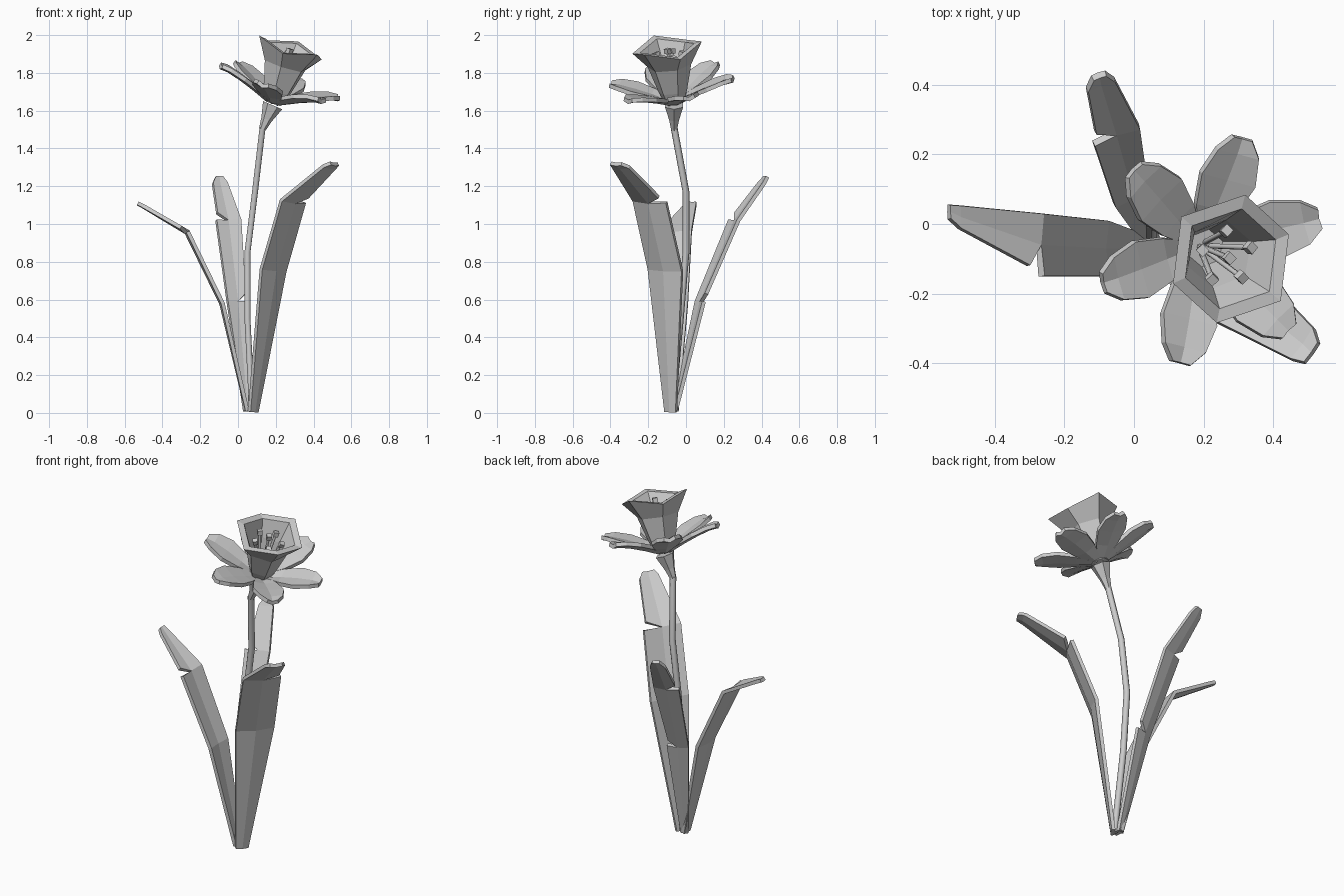
import bpy, math
from mathutils import Vector, Matrix

cube = bpy.data.objects.get("Cube")
if cube:
    bpy.data.objects.remove(cube, do_unlink=True)

grey = bpy.data.materials.new("plain_grey")
grey.use_nodes = True
tint = (0.6, 0.6, 0.6, 1)
grey.diffuse_color = tint
grey.node_tree.nodes["Principled BSDF"].inputs["Base Color"].default_value = tint


def add_object(name, data, matrix=None):
    obj = bpy.data.objects.new(name, data)
    bpy.context.collection.objects.link(obj)
    data.materials.append(grey)
    if matrix:
        obj.matrix_world = matrix
    return obj


def add_mesh(name, verts, faces, matrix=None, thickness=0):
    mesh = bpy.data.meshes.new(name)
    mesh.from_pydata(verts, [], faces)
    obj = add_object(name, mesh, matrix)
    if thickness:
        solid = obj.modifiers.new("thickness", "SOLIDIFY")
        solid.thickness = thickness
        solid.offset = 0
    return obj


def add_tube(name, points, radius, matrix=None):
    curve = bpy.data.curves.new(name, "CURVE")
    curve.dimensions = "3D"
    curve.bevel_depth = radius
    curve.bevel_resolution = 1
    curve.use_fill_caps = True
    spline = curve.splines.new("POLY")
    spline.points.add(len(points) - 1)
    for target, point in zip(spline.points, points):
        target.co = (*point, 1)
    return add_object(name, curve, matrix)


def lathe(name, profile, sides, turn=0, wave=None, matrix=None):
    """Spin (radius, height) pairs; wave lifts every other corner of a ring."""
    verts, faces = [], []
    for i, (r, z) in enumerate(profile):
        for k in range(sides):
            a = turn + math.tau * k / sides
            lift = (wave or {}).get(i, 0) * (1 if k % 2 else -1)
            verts.append((r * math.cos(a), r * math.sin(a), z + lift))
    for i in range(len(profile) - 1):
        for k in range(sides):
            a, b = i * sides + k, i * sides + (k + 1) % sides
            faces.append((a, b, b + sides, a + sides))
    faces.append(tuple(range(sides))[::-1])
    last = (len(profile) - 1) * sides
    faces.append(tuple(range(last, last + sides)))
    return add_mesh(name, verts, faces, matrix)


def leaf(name, across, centres, halves, notches):
    """Creased blade; notches maps a station to the side torn open there."""
    across = Vector(across).normalized()
    centres = [Vector(c) for c in centres]
    verts, faces, lower, upper = [], [], [], []
    for i, (c, h) in enumerate(zip(centres, halves)):
        ahead = (centres[min(i + 1, len(centres) - 1)] - centres[max(i - 1, 0)]).normalized()
        dip = across.cross(ahead) * 0.12 * h
        if dip.z > 0:
            dip = -dip
        n = len(verts)
        verts += [c - across * h, c + dip, c + across * h]
        lower.append([n, n + 1, n + 2])
        upper.append([n, n + 1, n + 2])
        if i in notches:
            side = notches[i]
            step = (centres[i + 1] - c).normalized()
            verts.append(c + across * side * h * 0.8 + step * 0.045)
            upper[-1][1 + side] = n + 3
    for a, b in zip(upper, lower[1:]):
        faces += [(a[0], a[1], b[1], b[0]), (a[1], a[2], b[2], b[1])]
    return add_mesh(name, verts, faces, thickness=0.02)


# Leaves
leaf("right_leaf", (0, 1, 0),
     [(.05, -.07, .01), (-.08, -.07, .58), (-.265, -.06, .96), (-.5, .02, 1.095), (-.53, .035, 1.11)],
     (.03, .08, .09, .033, .02), {2: -1})
leaf("back_leaf", (.94, .34, 0),
     [(.05, -.06, .01), (0, .075, .59), (-.05, .255, 1.02), (-.095, .4, 1.215), (-.1, .425, 1.25)],
     (.02, .06, .07, .042, .02), {1: 1, 2: -1})
leaf("left_leaf", (.58, .81, -.05),
     [(.08, -.08, .005), (.185, -.108, .755), (.29, -.19, 1.12), (.485, -.345, 1.305), (.51, -.37, 1.32)],
     (.035, .109, .107, .055, .035), {2: 1})

# Stem
add_tube("stem", [(.075, -.075, .005), (.05, -.03, .5), (.05, 0, .85),
                  (.09, 0, 1.17), (.13, -.063, 1.51)], 0.018)

# Flower head frame, tilted off vertical
axis = Vector((.31, -.13, 1)).normalized()
spin = Vector((0, 0, 1)).rotation_difference(axis).to_matrix().to_4x4()
head = Matrix.Translation((.19, -.063, 1.65)) @ spin

# Swollen base under the flower
neck = Vector((.06, 0, .14))
neck_turn = Vector((0, 0, 1)).rotation_difference(neck).to_matrix().to_4x4()
lathe("flower_base", [(.018, 0), (.03, .06), (.055, .14)], 6,
      matrix=Matrix.Translation((.128, -.063, 1.5)) @ neck_turn)

# Trumpet with a wavy flared rim and a hollow inside
lathe("trumpet", [(.05, -.01), (.078, .06), (.118, .2), (.19, .3),
                  (.148, .297), (.1, .19), (.055, .05)],
      6, math.radians(20), {3: .02, 4: .015}, head)

# Petals: (distance out, height, half width) along each creased petal
outline = [(.03, -.005, .025), (.12, .035, .065), (.21, .07, .085),
           (.29, .095, .065), (.335, .1, .03)]
for k in range(6):
    verts, faces = [], []
    for d, z, w in outline:
        verts += [(d, -w, z + .012), (d, 0, z), (d, w, z + .012)]
    for i in range(0, 3 * len(outline) - 3, 3):
        faces += [(i, i + 3, i + 4, i + 1), (i + 1, i + 4, i + 5, i + 2)]
    turn = Matrix.Rotation(math.radians(15 + 60 * k), 4, "Z")
    add_mesh(f"petal_{k + 1}", verts, faces, head @ turn, 0.022)

# Stamens: five around one, each with a small square head
for k in range(6):
    a = math.radians(20 + 72 * k)
    reach = 0 if k == 5 else .075
    foot = Vector((.2 * reach * math.cos(a), .2 * reach * math.sin(a), .04))
    top = Vector((reach * math.cos(a), reach * math.sin(a), .28 if k == 5 else .255))
    add_tube(f"filament_{k + 1}", [foot, top], 0.008, head)
    lean = Vector((0, 0, 1)).rotation_difference(top - foot).to_matrix().to_4x4()
    lathe(f"anther_{k + 1}", [(.019, -.013), (.019, .013)], 4,
          matrix=head @ Matrix.Translation(top) @ lean)
